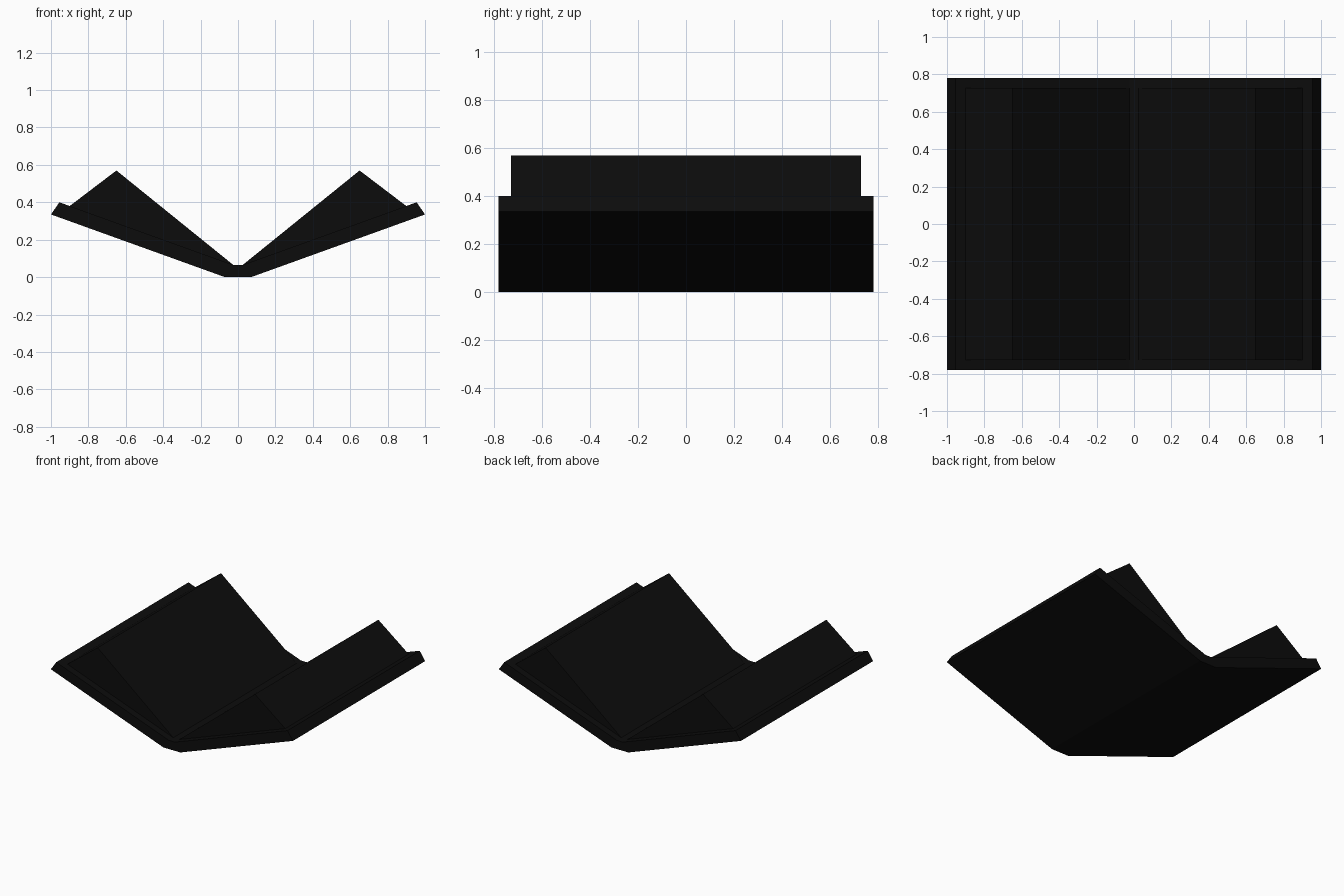
import bpy, bmesh

if "Cube" in bpy.data.objects:
    bpy.data.objects.remove(bpy.data.objects["Cube"])

# Single near-black colour
black = bpy.data.materials.new("near_black")
black.diffuse_color = (0.0037, 0.0037, 0.0037, 1)
black.use_nodes = True
black.node_tree.nodes["Principled BSDF"].inputs["Base Color"].default_value = black.diffuse_color


def prism(name, profile, half_depth):
    """Extrude an x/z profile along y, centred on y = 0."""
    bm = bmesh.new()
    face = bm.faces.new([bm.verts.new((x, -half_depth, z)) for x, z in profile])
    ext = bmesh.ops.extrude_face_region(bm, geom=[face])
    moved = [g for g in ext["geom"] if isinstance(g, bmesh.types.BMVert)]
    bmesh.ops.translate(bm, verts=moved, vec=(0, 2 * half_depth, 0))
    bmesh.ops.recalc_face_normals(bm, faces=bm.faces)
    mesh = bpy.data.meshes.new(name)
    bm.to_mesh(mesh)
    bm.free()
    mesh.materials.append(black)
    obj = bpy.data.objects.new(name, mesh)
    bpy.context.collection.objects.link(obj)
    return obj


# Open cover: flat spine with two boards rising in a V
right = [(0.07, 0.0), (1.0, 0.335), (0.955, 0.40), (0.025, 0.065)]
left = [(-x, z) for x, z in reversed(right)]
prism("book_cover", right + left, 0.78)

# Wedge-shaped page blocks lying on each board
pages = [(0.025, 0.065), (0.90, 0.38), (0.65, 0.57)]
for side, sign in (("right", 1), ("left", -1)):
    prism(side + "_pages", [(sign * x, z) for x, z in pages], 0.728)
